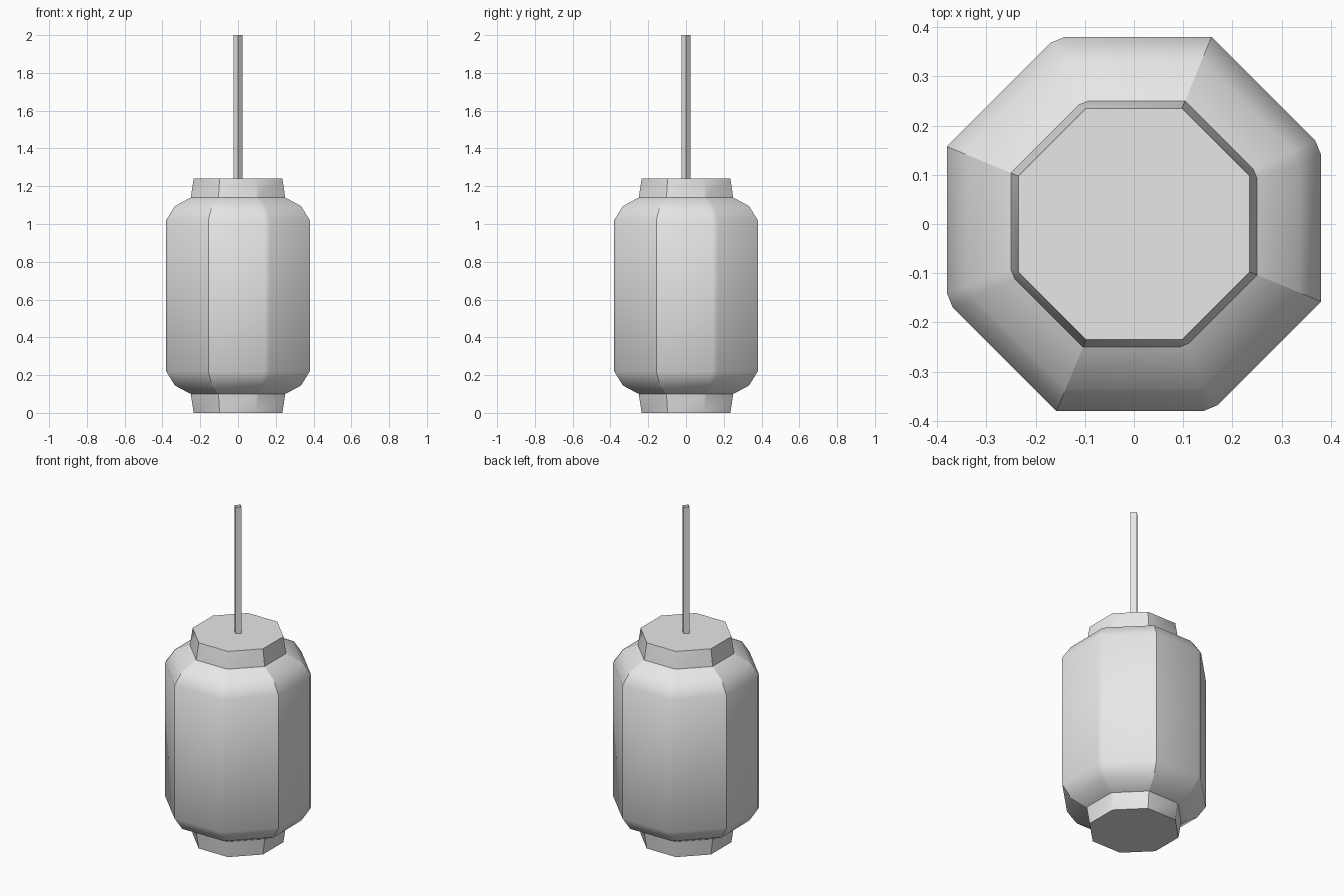
import bpy, bmesh
from math import radians, cos, tan
from mathutils import Vector, Matrix

cube = bpy.data.objects.get("Cube")
if cube:
    bpy.data.objects.remove(cube)

grey = bpy.data.materials.new("light grey")
grey.use_nodes = True
colour = (0.8, 0.8, 0.8, 1)
grey.diffuse_color = colour
grey.node_tree.nodes["Principled BSDF"].inputs["Base Color"].default_value = colour


def finish(name, bm):
    mesh = bpy.data.meshes.new(name)
    bm.to_mesh(mesh)
    bm.free()
    mesh.materials.append(grey)
    obj = bpy.data.objects.new(name, mesh)
    bpy.context.collection.objects.link(obj)
    return obj


def ring_points(apothem, z, chamfer):
    """Octagon whose alternate corners are cut by a small chamfer."""
    points = []
    for k in range(4):
        spin = Matrix.Rotation(radians(90 * k), 3, 'Z')
        half = apothem * tan(radians(22.5))
        cut = apothem * chamfer
        d = cut * cos(radians(45))
        for x, y in ((apothem, half - cut), (apothem - d, half + d), (half, apothem)):
            points.append(spin @ Vector((x, y, z)))
    return points


def octagon_loft(name, profile, cap_bottom=False, cap_top=False):
    """Profile rows are (apothem, height, chamfer share), from bottom to top."""
    bm = bmesh.new()
    rings = [[bm.verts.new(p) for p in ring_points(*row)] for row in profile]
    n = len(rings[0])
    for low, high in zip(rings, rings[1:]):
        for i in range(n):
            j = (i + 1) % n
            face = bm.faces.new((low[i], low[j], high[j], high[i]))
            face.smooth = True
        # uncut corners stay crisp
        for i in range(2, n, 3):
            bm.edges.get((low[i], high[i])).smooth = False
    caps = []
    if cap_bottom:
        caps.append(bm.faces.new(rings[0][::-1]))
    if cap_top:
        caps.append(bm.faces.new(rings[-1]))
    for cap in caps:
        for edge in cap.edges:
            edge.smooth = False
    bmesh.ops.remove_doubles(bm, verts=bm.verts[:], dist=0.0005)
    return finish(name, bm)


CUT = 0.043

# lantern body with two-step rounded shoulders
octagon_loft("lantern_body", [
    (0.25, 0.10, CUT), (0.334, 0.145, CUT), (0.38, 0.22, CUT),
    (0.38, 1.02, CUT), (0.334, 1.095, CUT), (0.25, 1.14, CUT)])

# tapered collars at both ends
octagon_loft("bottom_collar", [(0.235, 0, 0), (0.25, 0.10, CUT)], cap_bottom=True)
octagon_loft("top_collar", [(0.25, 1.14, CUT), (0.235, 1.24, 0)], cap_top=True)

# open four-sided hanging rod, corners on the axes
bm = bmesh.new()
bmesh.ops.create_cone(bm, cap_ends=False, segments=4, radius1=0.024, radius2=0.024,
                      depth=0.76, matrix=Matrix.Translation((0, 0, 1.62)))
finish("hanging_rod", bm)
